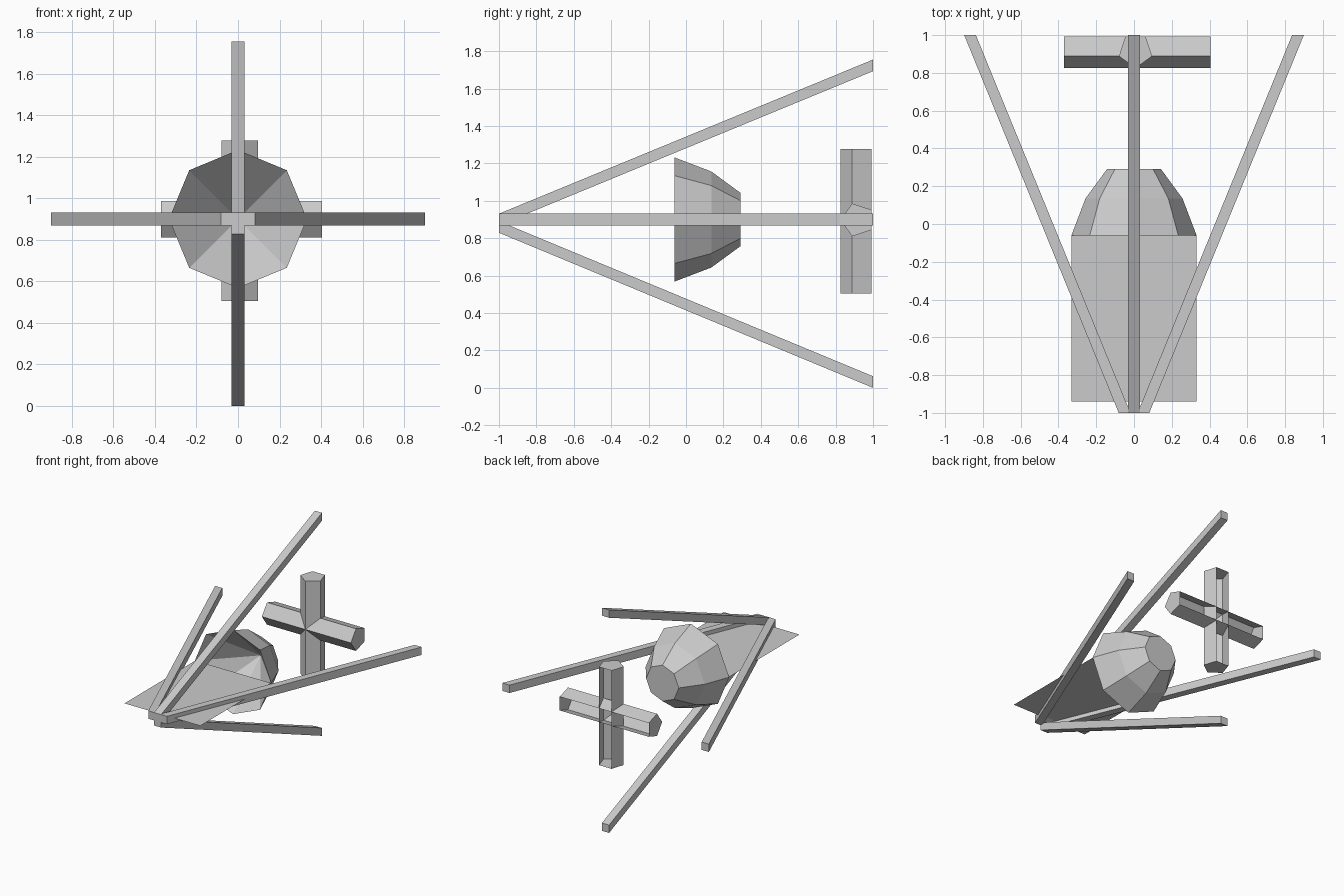
import bpy, math

if "Cube" in bpy.data.objects:
    bpy.data.objects.remove(bpy.data.objects["Cube"])

CZ = 0.9  # height of the central axis


def make(name, verts, faces):
    mesh = bpy.data.meshes.new(name)
    mesh.from_pydata(verts, [], faces)
    mesh.update()
    ob = bpy.data.objects.new(name, mesh)
    bpy.context.collection.objects.link(ob)
    return ob


def strut(name, start, end, h=0.031):
    # square bar with both ends cut square to the y axis
    verts = [(x + sx * h, y, z + sz * h) for x, y, z in (start, end)
             for sx, sz in ((-1, -1), (1, -1), (1, 1), (-1, 1))]
    faces = [(0, 1, 2, 3), (7, 6, 5, 4)]
    faces += [(i, i + 4, (i + 1) % 4 + 4, (i + 1) % 4) for i in range(4)]
    return make(name, verts, faces)


# Four struts spreading backwards from the nose
strut("right_strut", (0.05, -1, CZ), (0.868, 1, CZ))
strut("left_strut", (-0.05, -1, CZ), (-0.868, 1, CZ))
strut("upper_strut", (0, -1, CZ), (0, 1, 1.724))
strut("lower_strut", (0, -1, 0.86), (0, 1, 0.031))

# Flat deck sheet
make("deck", [(-0.33, -0.94, CZ), (0.33, -0.94, CZ), (0.33, -0.06, CZ), (-0.33, -0.06, CZ)],
     [(0, 1, 2, 3)])

# Eight-sided pod: rounded outside, conical hollow in front
N = 8
rings = [(-0.062, 0.332), (0.135, 0.257), (0.292, 0.142)]
verts = [(r * math.cos(2 * math.pi * i / N), y, CZ + r * math.sin(2 * math.pi * i / N))
         for y, r in rings for i in range(N)]
verts.append((0, 0.28, CZ))
faces = [(k * N + i, k * N + N + i, k * N + N + (i + 1) % N, k * N + (i + 1) % N)
         for k in range(2) for i in range(N)]
faces = [f[::-1] for f in faces]
faces += [(i, (i + 1) % N, 3 * N) for i in range(N)]
faces.append(tuple(reversed(range(2 * N, 3 * N))))
make("pod", verts, faces)


def trough(name, place, lo, hi, flip):
    # pentagonal bar, pointed to the front and open at the back
    R, cy = 0.092, 0.917
    prof = [(R * math.sin(a), cy - R * math.cos(a))
            for a in (2 * math.pi * i / 5 for i in range(-2, 3))]
    vs = [place(w, y, t) for t in (lo, hi) for w, y in prof]
    fs = [(i, i + 1, i + 6, i + 5) for i in range(4)]
    fs += [(4, 3, 2, 1, 0), (5, 6, 7, 8, 9)]
    return make(name, vs, [f[::-1] for f in fs] if flip else fs)


# Crossed tail bars
trough("tail_upright", lambda w, y, t: (0.008 + w, y, t), 0.505, 1.278, False)
trough("tail_crossbar", lambda w, y, t: (t, y, 0.898 + w), -0.37, 0.405, True)
